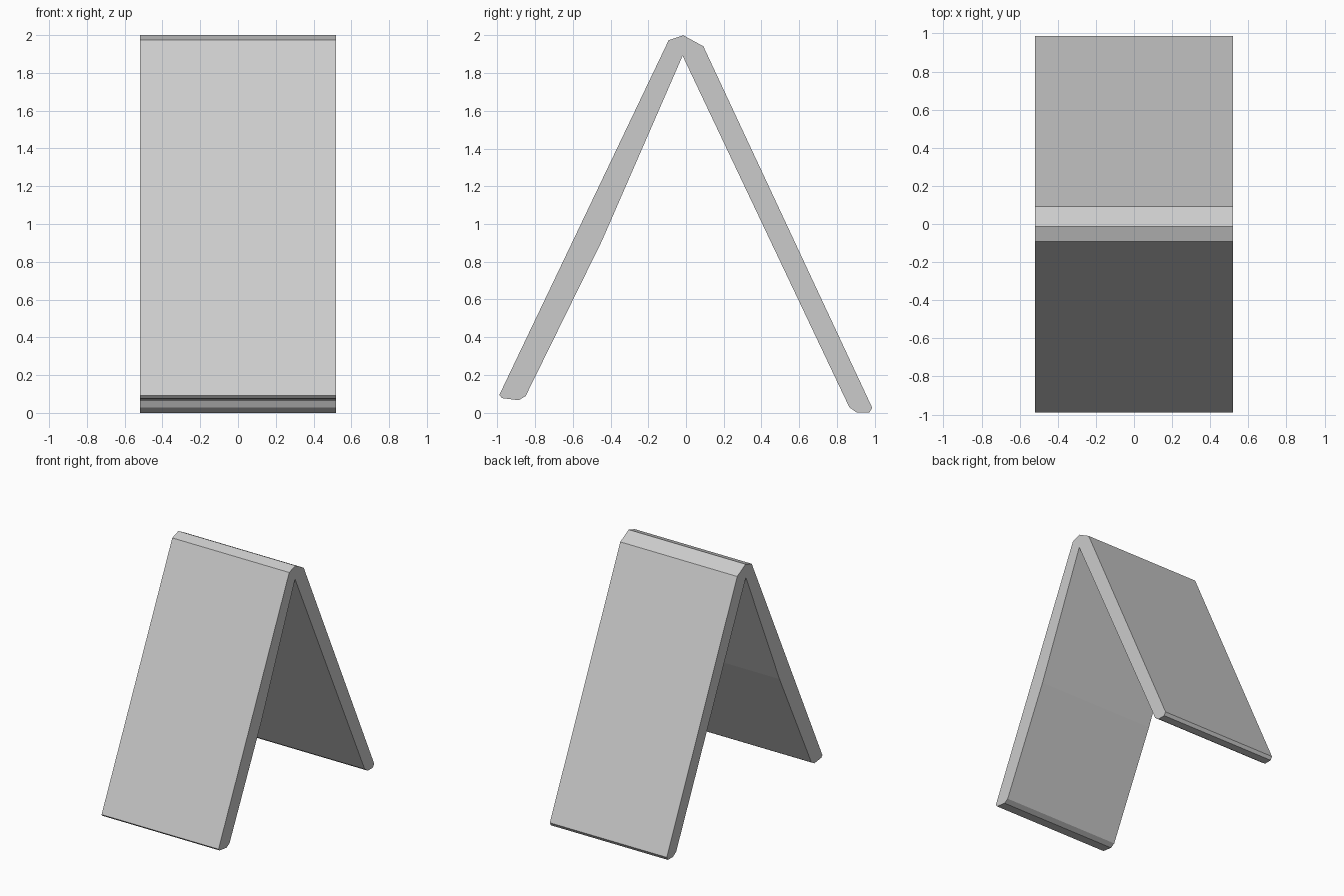
import bpy
import bmesh
from mathutils import Vector

if "Cube" in bpy.data.objects:
    bpy.data.objects.remove(bpy.data.objects["Cube"])

HALF_WIDTH = 0.52

# Side profile (y, z) of the folded A-frame board
PROFILE = [
    (-0.99, 0.093), (-0.975, 0.077), (-0.887, 0.066), (-0.85, 0.088),   # front foot
    (-0.445, 0.912), (-0.018, 1.892),                                   # inner face and fold
    (0.866, 0.028), (0.906, 0.0), (0.972, 0.0), (0.987, 0.026),         # back foot
    (0.092, 1.942), (-0.014, 2.0), (-0.092, 1.974),                     # outer ridge
]


def extrude_profile(name, points, half_width):
    bm = bmesh.new()
    face = bm.faces.new([bm.verts.new((-half_width, y, z)) for y, z in points])
    result = bmesh.ops.extrude_face_region(bm, geom=[face], use_keep_orig=True)
    moved = [v for v in result["geom"] if isinstance(v, bmesh.types.BMVert)]
    bmesh.ops.translate(bm, verts=moved, vec=Vector((2 * half_width, 0, 0)))
    bmesh.ops.recalc_face_normals(bm, faces=bm.faces)
    mesh = bpy.data.meshes.new(name)
    bm.to_mesh(mesh)
    bm.free()
    obj = bpy.data.objects.new(name, mesh)
    bpy.context.collection.objects.link(obj)
    return obj


# Folded board: two leaning panels joined at the ridge
extrude_profile("folded_board", PROFILE, HALF_WIDTH)
